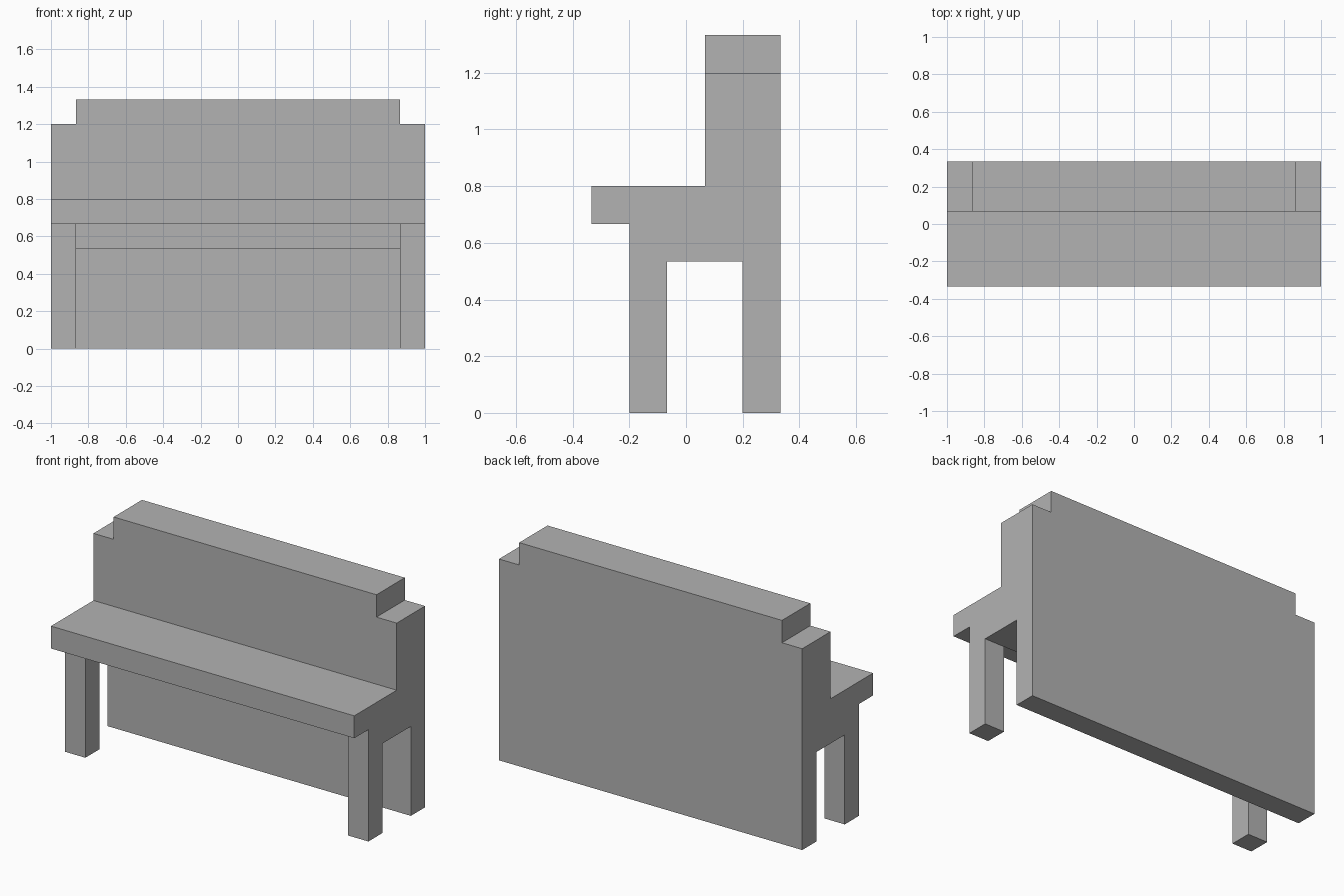
import bpy, bmesh

cube = bpy.data.objects.get("Cube")
if cube:
    bpy.data.objects.remove(cube, do_unlink=True)

U = 2 / 15  # block module: the bench is 15 modules wide

grey = bpy.data.materials.new("stone grey")
grey.use_nodes = True
COLOUR = (0.45, 0.45, 0.45, 1)
grey.diffuse_color = COLOUR
grey.node_tree.nodes["Principled BSDF"].inputs["Base Color"].default_value = COLOUR


def extrude_profile(name, profile, x0, x1):
    """Sweep a side profile of (y, z) modules from x0 to x1."""
    bm = bmesh.new()
    face = bm.faces.new([bm.verts.new((x0 * U, y * U, z * U)) for y, z in profile])
    swept = bmesh.ops.extrude_face_region(bm, geom=[face])["geom"]
    verts = [v for v in swept if isinstance(v, bmesh.types.BMVert)]
    bmesh.ops.translate(bm, verts=verts, vec=((x1 - x0) * U, 0, 0))
    bmesh.ops.recalc_face_normals(bm, faces=bm.faces)
    mesh = bpy.data.meshes.new(name)
    bm.to_mesh(mesh)
    bm.free()
    mesh.materials.append(grey)
    obj = bpy.data.objects.new(name, mesh)
    bpy.context.collection.objects.link(obj)
    return obj


def box_profile(y0, y1, z0, z1):
    return [(y0, z0), (y1, z0), (y1, z1), (y0, z1)]


# Seat, recessed support and backrest in one side profile
extrude_profile("seat_and_back", [
    (-2.5, 5), (-0.5, 5), (-0.5, 4), (1.5, 4), (1.5, 0),
    (2.5, 0), (2.5, 9), (0.5, 9), (0.5, 6), (-2.5, 6)], -7.5, 7.5)

# Narrower step along the top of the backrest
extrude_profile("back_top_rail", box_profile(0.5, 2.5, 9, 10), -6.5, 6.5)

# Front legs, flush with the ends
for name, x0 in (("right_front_leg", -7.5), ("left_front_leg", 6.5)):
    extrude_profile(name, box_profile(-1.5, -0.5, 0, 5), x0, x0 + 1)
